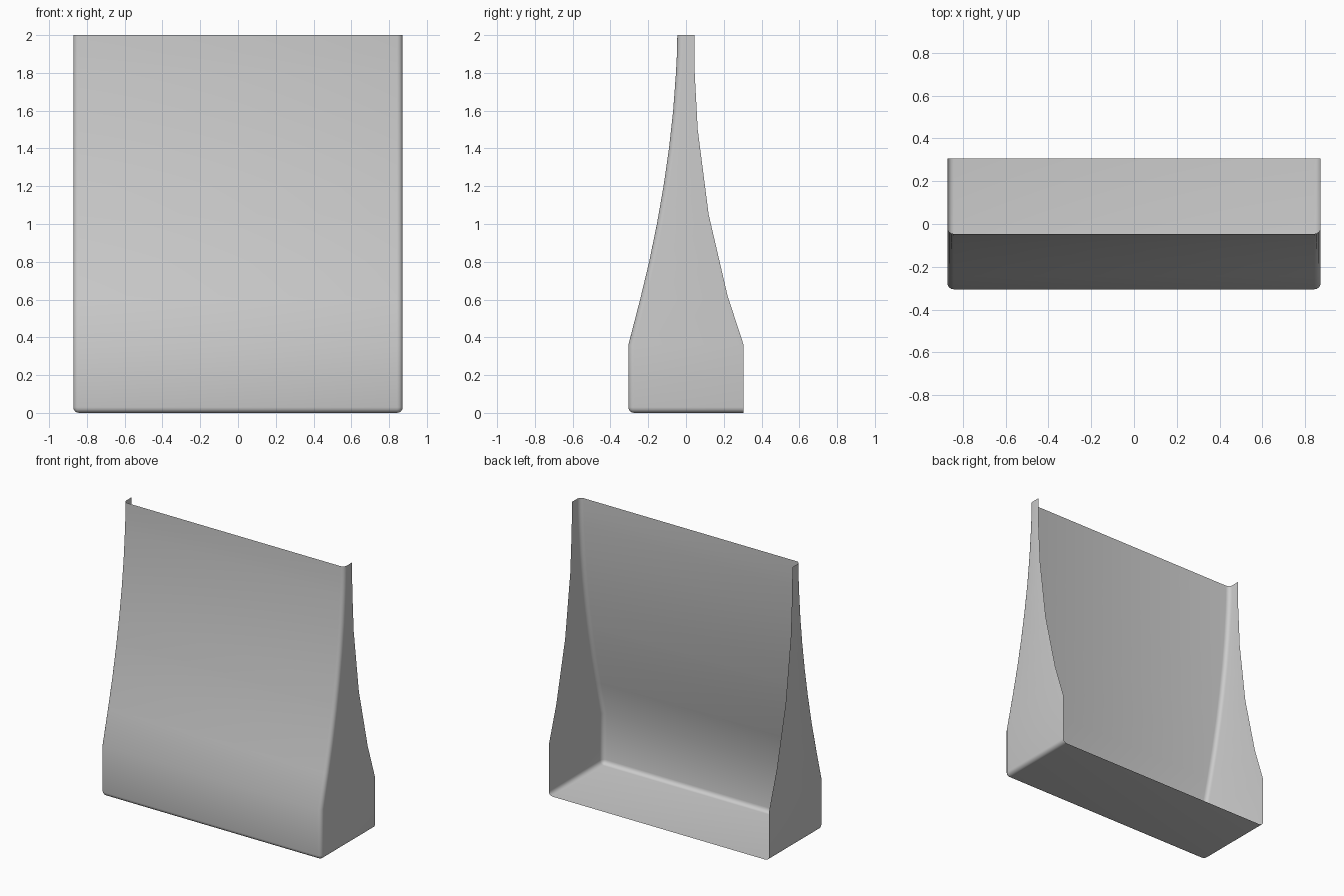
import bpy, bmesh, math

if "Cube" in bpy.data.objects:
    bpy.data.objects.remove(bpy.data.objects["Cube"])

HALF_W, R, SEG = 0.872, 0.03, 4

# side silhouettes as (z, y): rounded front wall and coarser open back rim
FRONT = [(0, -.305), (.36, -.305), (.6, -.243), (.8, -.195), (1.0, -.154), (1.2, -.119),
         (1.4, -.09), (1.6, -.068), (1.8, -.053), (1.9, -.048), (2, -.046)]
BACK = [(0, .305), (.36, .305), (.62, .22), (1.05, .12), (1.5, .062), (1.8, .046), (2, .044)]


def sample(profile, z):
    for (z0, y0), (z1, y1) in zip(profile, profile[1:]):
        if z <= z1:
            return y0 + (y1 - y0) * (z - z0) / (z1 - z0)
    return profile[-1][1]


def section(z, inset):
    """U-shaped outline, open at the back, with rounded front corners."""
    w, yf, r = HALF_W - inset, sample(FRONT, z) + inset, R - inset
    half = [(-w, sample(BACK, z))]
    for i in range(SEG + 1):
        a = math.pi / 2 * i / SEG
        half.append((-w + r - r * math.cos(a), yf + r - r * math.sin(a)))
    return half + [(-x, y) for x, y in reversed(half)]


# rows: rounded bottom edge, then every height used by either silhouette
rows = []
for i in range(SEG + 1):
    a = math.pi / 2 * i / SEG
    rows.append((R - R * math.cos(a), R - R * math.sin(a)))
rows += [(z, 0) for z in sorted({p[0] for p in FRONT + BACK if p[0] > R})]

bm = bmesh.new()
rings = [[bm.verts.new((x, y, z)) for x, y in section(z, d)] for z, d in rows]

# front and side walls
for lo, hi in zip(rings, rings[1:]):
    for i in range(len(lo) - 1):
        bm.faces.new((lo[i], lo[i + 1], hi[i + 1], hi[i]))

# floor
bm.faces.new(list(reversed(rings[0])))
bmesh.ops.remove_doubles(bm, verts=bm.verts, dist=1e-5)
for f in bm.faces:
    f.smooth = True

mesh = bpy.data.meshes.new("open_back_shell")
bm.to_mesh(mesh)
bm.free()
shell = bpy.data.objects.new("open_back_shell", mesh)
bpy.context.collection.objects.link(shell)
